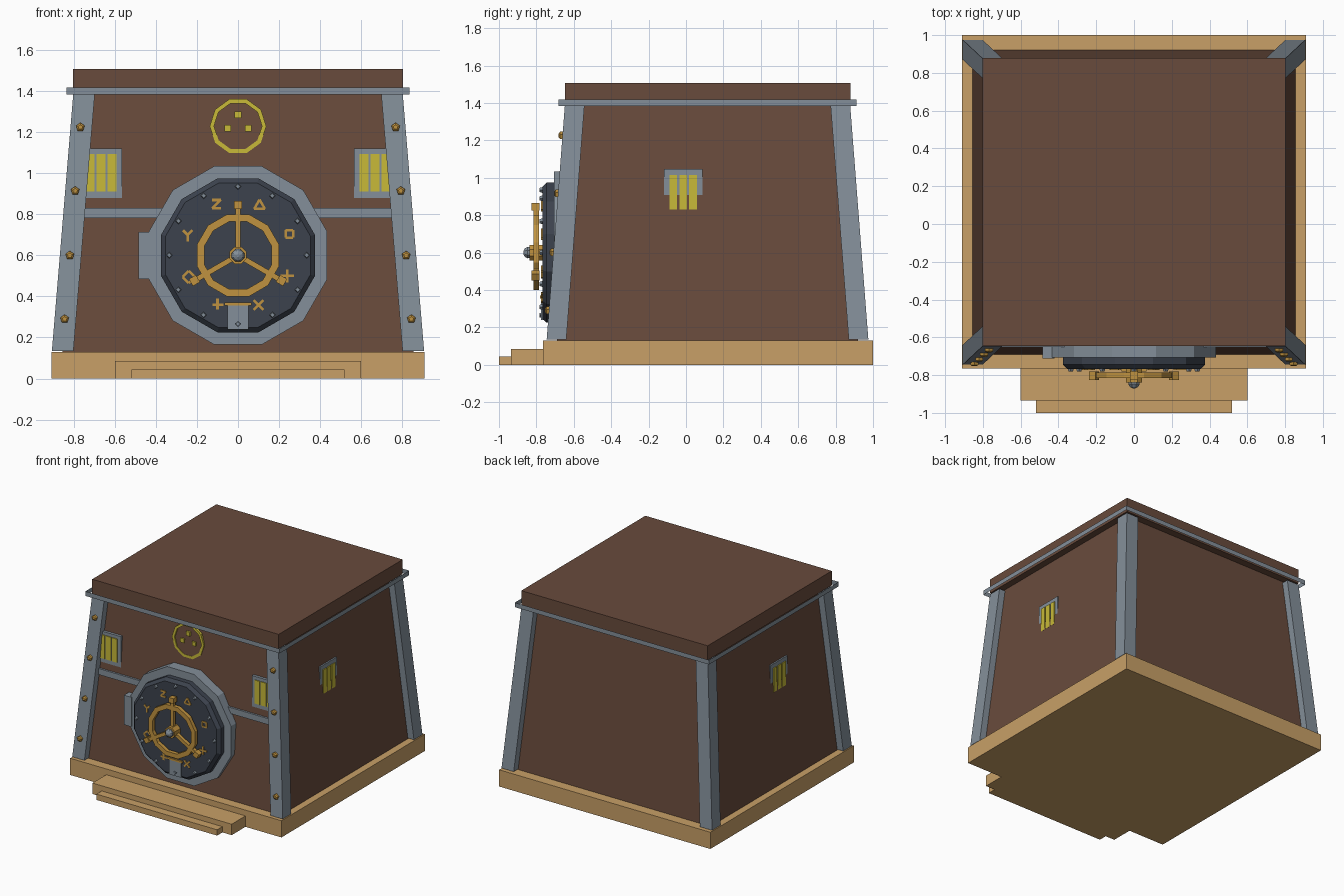
import bpy, bmesh
from math import cos, sin, pi, radians, hypot

cube = bpy.data.objects.get("Cube")
if cube:
    bpy.data.objects.remove(cube, do_unlink=True)


def material(name, rgb):
    m = bpy.data.materials.new(name)
    m.use_nodes = True
    m.diffuse_color = (*rgb, 1)
    m.node_tree.nodes["Principled BSDF"].inputs["Base Color"].default_value = (*rgb, 1)
    return m


BROWN = material("brown_wall", (0.14, 0.07, 0.045))
TAN = material("tan_wood", (0.58, 0.35, 0.135))
STEEL = material("grey_steel", (0.23, 0.275, 0.32))
SLATE = material("dark_slate", (0.045, 0.055, 0.075))
GOLD = material("gold_metal", (0.53, 0.29, 0.05))
YELLOW = material("yellow_paint", (0.58, 0.49, 0.04))


def loft(bm, loops, caps=True, wrap=False):
    """Skin a list of equal-length point loops; cap the ends or wrap round."""
    rows = [[bm.verts.new(p) for p in loop] for loop in loops]
    n = len(rows[0])
    pairs = list(zip(rows, rows[1:])) + ([(rows[-1], rows[0])] if wrap else [])
    for a, b in pairs:
        for i in range(n):
            j = (i + 1) % n
            bm.faces.new((a[i], a[j], b[j], b[i]))
    if caps and not wrap:
        bm.faces.new(rows[0][::-1])
        bm.faces.new(rows[-1])


def finish(name, bm, mat):
    bmesh.ops.recalc_face_normals(bm, faces=bm.faces)
    mesh = bpy.data.meshes.new(name)
    bm.to_mesh(mesh)
    bm.free()
    mesh.materials.append(mat)
    obj = bpy.data.objects.new(name, mesh)
    bpy.context.collection.objects.link(obj)
    return obj


def rect(x0, x1, y0, y1, z):
    return [(x0, y0, z), (x1, y0, z), (x1, y1, z), (x0, y1, z)]


def box(bm, x0, x1, y0, y1, z0, z1):
    loft(bm, [rect(x0, x1, y0, y1, z0), rect(x0, x1, y0, y1, z1)])


def ngon(n, r, y, cx=0.0, cz=0.0, start=0.0):
    return [(cx + r * cos(start + 2 * pi * i / n), y,
             cz + r * sin(start + 2 * pi * i / n)) for i in range(n)]


def ring(bm, n, r_out, r_in, y0, y1, cz, start):
    loft(bm, [ngon(n, r, y, 0, cz, start) for r, y in
              ((r_out, y0), (r_out, y1), (r_in, y1), (r_in, y0))], wrap=True)


def bar(bm, p, q, w, y0, y1):
    """Straight bar of width w between two (x, z) points."""
    dx, dz = q[0] - p[0], q[1] - p[1]
    k = w / 2 / hypot(dx, dz)
    nx, nz = -dz * k, dx * k
    loft(bm, [[(p[0] + nx, y, p[1] + nz), (q[0] + nx, y, q[1] + nz),
               (q[0] - nx, y, q[1] - nz), (p[0] - nx, y, p[1] - nz)] for y in (y0, y1)])


Z0, Z1, CY, DZ = 0.13, 1.385, 0.115, 0.6    # wall foot, wall top, centre y, door z


def slope(low, high, z):
    return low + (high - low) * (z - Z0) / (Z1 - Z0)


# Plinth and front steps
bm = bmesh.new()
box(bm, -0.91, 0.91, -0.765, 1, 0, Z0)
finish("base", bm, TAN)
bm = bmesh.new()
box(bm, -0.6, 0.6, -0.935, -0.765, 0, 0.085)
finish("upper_step", bm, TAN)
bm = bmesh.new()
box(bm, -0.52, 0.52, -1, -0.935, 0, 0.045)
finish("lower_step", bm, TAN)

# Tapered walls and roof slab
bm = bmesh.new()
loft(bm, [rect(-0.855, 0.855, CY - 0.805, CY + 0.805, Z0),
          rect(-0.75, 0.75, CY - 0.708, CY + 0.708, Z1 + 0.02)])
finish("walls", bm, BROWN)
bm = bmesh.new()
box(bm, -0.803, 0.803, -0.647, 0.88, 1.395, 1.508)
finish("roof", bm, BROWN)

# Thin open band below the roof
bm = bmesh.new()
loft(bm, [rect(-0.837, 0.837, -0.683, 0.912, z) for z in (1.383, 1.418)], caps=False)
finish("roof_band", bm, STEEL)

# Leaning corner posts
bm = bmesh.new()
for sx in (-1, 1):
    for sy in (-1, 1):
        loft(bm, [rect(sx * (x - 0.105), sx * x, CY + sy * (y - 0.105), CY + sy * y, z)
                  for x, y, z in ((0.907, 0.86, Z0 + 0.005), (0.803, 0.763, Z1))])
finish("corner_posts", bm, STEEL)

# Rivets on the front posts
bm = bmesh.new()
for sx in (-1, 1):
    for z in (0.29, 0.6, 0.915, 1.225):
        y = slope(-0.745, -0.648, z)
        x = sx * slope(0.858, 0.755, z)
        loft(bm, [ngon(5, r, y + d, x, z, pi / 2)
                  for r, d in ((0.022, 0.01), (0.022, -0.013), (0.012, -0.02))])
finish("post_rivets", bm, GOLD)

# Cross beam either side of the door
bm = bmesh.new()
for sx in (-1, 1):
    box(bm, sx * 0.3, sx * 0.79, -0.652, -0.61, 0.783, 0.83)
finish("cross_beam", bm, STEEL)

# Barred windows: two in front, one in each side wall
frames, bars = bmesh.new(), bmesh.new()
for sx in (-1, 1):
    cx = sx * 0.668
    box(frames, cx - 0.103, cx + 0.103, -0.636, -0.58, 0.88, 1.12)
    box(frames, sx * 0.73, sx * 0.791, -0.118, 0.088, 0.81, 1.048)
    for k in (-1, 0, 1):
        bx, by = cx + k * 0.053, -0.015 + k * 0.053
        box(bars, bx - 0.022, bx + 0.022, -0.643, -0.6, 0.912, 1.095)
        box(bars, sx * 0.75, sx * 0.798, by - 0.021, by + 0.021, 0.83, 1.016)
finish("window_frames", frames, STEEL)
finish("window_bars", bars, YELLOW)

# Emblem above the door
bm = bmesh.new()
ring(bm, 10, 0.138, 0.117, -0.617, -0.58, 1.23, 0)
for x, z in ((0, 1.285), (-0.05, 1.22), (0.05, 1.22)):
    box(bm, x - 0.016, x + 0.016, -0.617, -0.58, z - 0.016, z + 0.016)
finish("emblem", bm, YELLOW)

# Door surround, hinge and dark door
bm = bmesh.new()
loft(bm, [ngon(12, 0.45, y, 0, DZ, pi / 12) for y in (-0.6, -0.706)])
finish("door_surround", bm, STEEL)
bm = bmesh.new()
box(bm, -0.485, -0.42, -0.712, -0.65, 0.485, 0.715)
finish("hinge", bm, STEEL)
bm = bmesh.new()
loft(bm, [ngon(12, r, y, 0, DZ, pi / 12)
          for r, y in ((0.388, -0.7), (0.388, -0.745), (0.365, -0.768))])
finish("door", bm, SLATE)

# Studs round the door rim
bm = bmesh.new()
for i in range(12):
    a = i * pi / 6
    x, z = 0.335 * cos(a), DZ + 0.335 * sin(a)
    loft(bm, [ngon(4, r, y, x, z) for r, y in ((0.018, -0.76), (0.011, -0.782))])
finish("door_studs", bm, STEEL)

# Latch plate with its gold lip and notch
bm = bmesh.new()
box(bm, -0.052, 0.052, -0.776, -0.76, 0.24, 0.355)
finish("latch_plate", bm, STEEL)
bm = bmesh.new()
box(bm, -0.065, 0.065, -0.78, -0.76, 0.355, 0.37)
finish("latch_lip", bm, GOLD)
bm = bmesh.new()
for sx in (-1, 1):
    bar(bm, (0, 0.255), (sx * 0.015, 0.27), 0.005, -0.779, -0.775)
finish("latch_notch", bm, SLATE)

# Ornamental marks on the door: triangles, crosses, diamonds and chevrons
bm = bmesh.new()


def outline(n, cx, cz, r, start):
    pts = ngon(n, r, 0, cx, cz, start)
    for p, q in zip(pts, pts[1:] + pts[:1]):
        bar(bm, (p[0], p[2]), (q[0], q[2]), 0.012, -0.774, -0.766)


def strokes(cx, cz, angles, length, reach):
    for deg in angles:
        a = radians(deg)
        dx, dz = length * cos(a), length * sin(a)
        bar(bm, (cx - dx * reach, cz - dz * reach), (cx + dx, cz + dz),
            0.013, -0.774, -0.766)


outline(3, 0.105, 0.842, 0.03, pi / 2)
outline(4, -0.24, 0.495, 0.03, 0)
outline(4, 0.25, 0.705, 0.026, pi / 4)
strokes(0.1, 0.358, (45, 135), 0.034, 1)
strokes(-0.245, 0.7, (45, 135, 270), 0.032, 0)
strokes(-0.1, 0.36, (0, 90), 0.03, 0.8)
strokes(0.24, 0.5, (0, 90), 0.032, 1)
strokes(-0.105, 0.85, (45,), 0.03, 1)
for sz in (-1, 1):
    strokes(-0.105, 0.85 + sz * 0.02, (0,), 0.022, 1)
finish("door_marks", bm, GOLD)

# Hand wheel with three spokes, grips and hub
bm = bmesh.new()
ring(bm, 12, 0.207, 0.17, -0.815, -0.785, DZ, pi / 12)
for deg in (90, 210, 330):
    c, s = cos(radians(deg)), sin(radians(deg))
    at = lambda r: (r * c, DZ + r * s)
    bar(bm, at(0.02), at(0.24), 0.026, -0.815, -0.787)
    bar(bm, at(0.225), at(0.265), 0.04, -0.825, -0.782)
finish("hand_wheel", bm, GOLD)
bm = bmesh.new()
loft(bm, [ngon(8, r, y, 0, DZ, pi / 8) for r, y in ((0.045, -0.76), (0.045, -0.838))])
finish("wheel_hub", bm, GOLD)
bm = bmesh.new()
loft(bm, [ngon(8, r, y, 0, DZ, pi / 8)
          for r, y in ((0.03, -0.83), (0.033, -0.848), (0.024, -0.862), (0.008, -0.87))])
finish("hub_knob", bm, STEEL)
